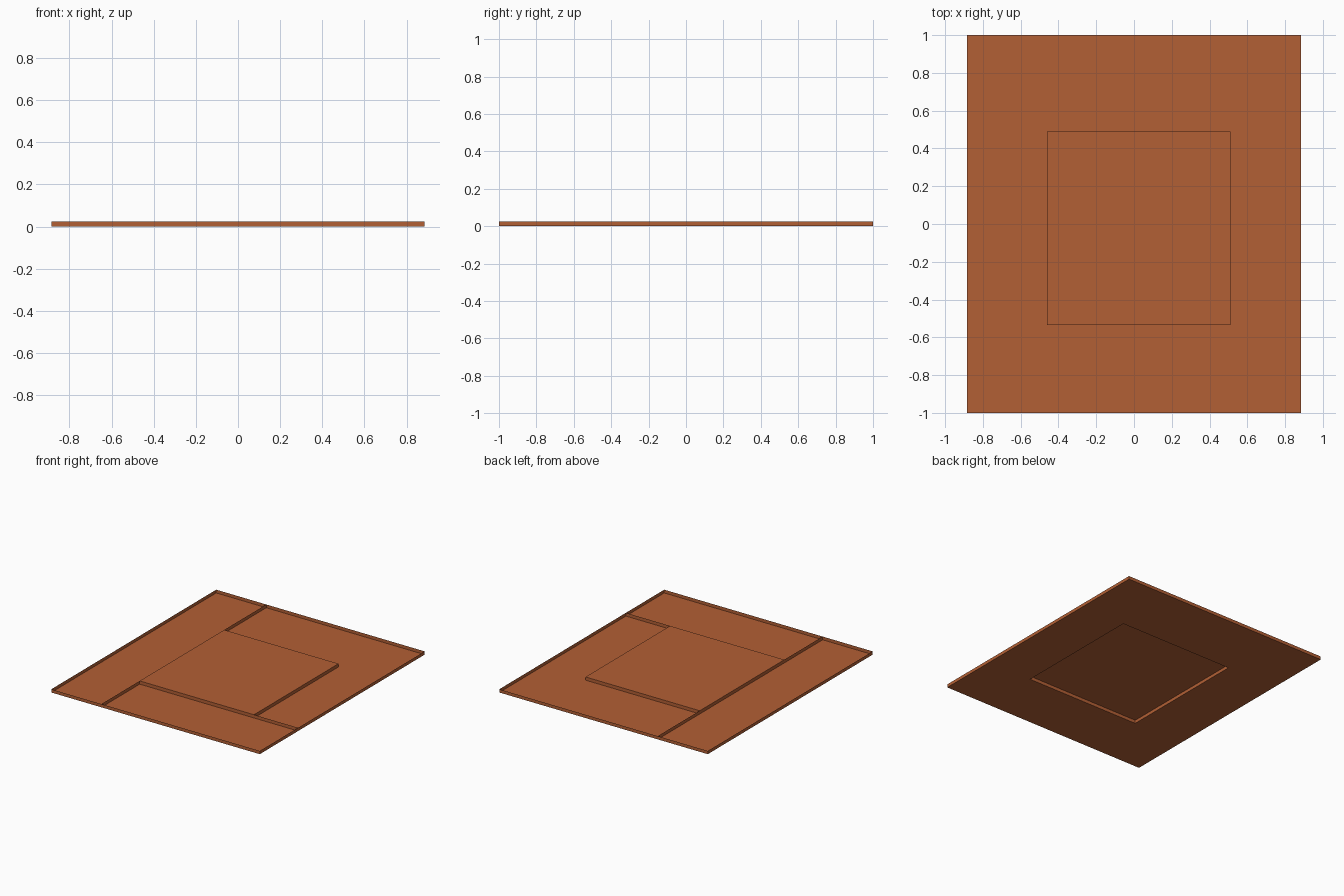
import bpy

if "Cube" in bpy.data.objects:
    bpy.data.objects.remove(bpy.data.objects["Cube"])

# Overall sizes: outer rectangle, raised centre rectangle, height
X0, X1, Y0, Y1 = -0.885, 0.885, -1.0, 1.0
A, B, C, D = -0.46, 0.51, -0.535, 0.49
H = 0.025

mat = bpy.data.materials.new("terracotta")
mat.diffuse_color = (0.45, 0.115, 0.035, 1.0)
mat.use_nodes = True
mat.node_tree.nodes["Principled BSDF"].inputs["Base Color"].default_value = mat.diffuse_color


def sheet(name, faces):
    """Make an object from flat faces, each its own list of points."""
    verts, polys = [], []
    for f in faces:
        polys.append(list(range(len(verts), len(verts) + len(f))))
        verts += f
    me = bpy.data.meshes.new(name)
    me.from_pydata(verts, [], polys)
    me.materials.append(mat)
    ob = bpy.data.objects.new(name, me)
    bpy.context.collection.objects.link(ob)
    return ob


def flat(pts, z):
    return [(x, y, z) for x, y in pts]


def wall(p, q):
    return [(*p, 0), (*q, 0), (*q, H), (*p, H)]


def rect(x0, x1, y0, y1):
    return [(x0, y0), (x1, y0), (x1, y1), (x0, y1)]


def ring(pts):
    return [wall(pts[i], pts[(i + 1) % len(pts)]) for i in range(len(pts))]


# Low floors around the centre, open on top
sheet("left_floor", [flat(rect(X0, A, Y0, Y1), 0)])
sheet("front_floor", [flat(rect(A, X1, Y0, C), 0)])
sheet("corner_floor", [flat([(B, C), (X1, C), (X1, Y1), (A, Y1), (A, D), (B, D)], 0)])

# Raised centre plate with its sides, open underneath
centre = rect(A, B, C, D)
sheet("centre_plate", [flat(centre, H)] + ring(centre))

# Thin outer rim
sheet("outer_rim", ring(rect(X0, X1, Y0, Y1)))

# Thin dividers between the floors
sheet("dividers", [wall((A, Y0), (A, C)), wall((A, D), (A, Y1)), wall((B, C), (X1, C))])
